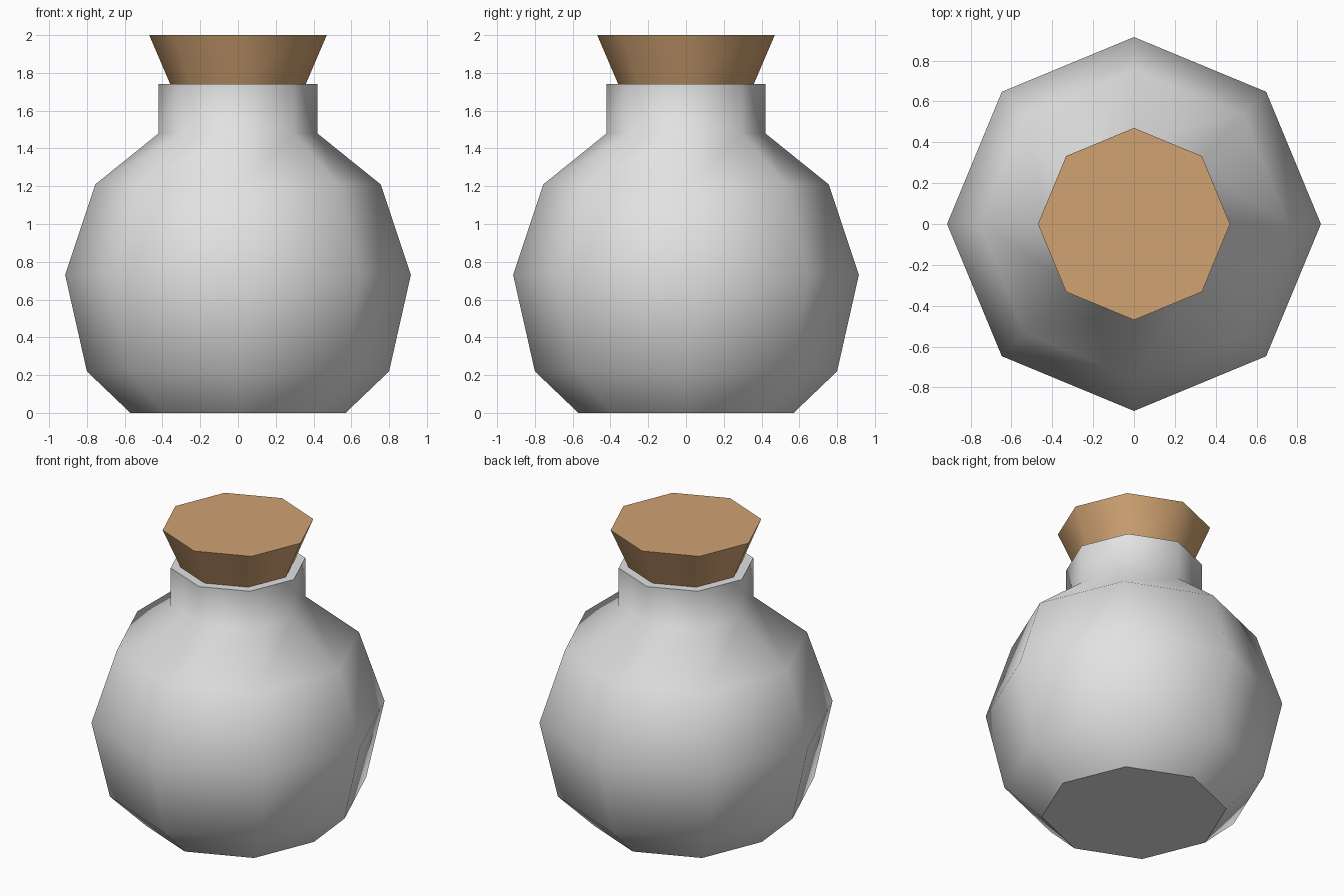
import bpy, bmesh
from math import cos, sin, pi

SIDES = 8

cube = bpy.data.objects.get("Cube")
if cube:
    bpy.data.objects.remove(cube, do_unlink=True)


def make_material(name, rgb):
    mat = bpy.data.materials.new(name)
    mat.use_nodes = True
    color = (*rgb, 1.0)
    mat.diffuse_color = color
    bsdf = next(n for n in mat.node_tree.nodes if n.type == 'BSDF_PRINCIPLED')
    bsdf.inputs["Base Color"].default_value = color
    return mat


def lathe(name, profile, mat):
    """Closed octagonal solid from a (radius, height) profile, bottom to top."""
    bm = bmesh.new()
    rings = []
    for r, z in profile:
        rings.append([bm.verts.new((r * cos(2 * pi * i / SIDES),
                                    r * sin(2 * pi * i / SIDES), z))
                      for i in range(SIDES)])
    for low, high in zip(rings, rings[1:]):
        for i in range(SIDES):
            j = (i + 1) % SIDES
            bm.faces.new((low[i], low[j], high[j], high[i])).smooth = True
    # Flat end caps with crisp borders
    for cap in (bm.faces.new(rings[0][::-1]), bm.faces.new(rings[-1])):
        cap.smooth = False
        for edge in cap.edges:
            edge.smooth = False
    mesh = bpy.data.meshes.new(name)
    bm.to_mesh(mesh)
    bm.free()
    mesh.materials.append(mat)
    obj = bpy.data.objects.new(name, mesh)
    bpy.context.collection.objects.link(obj)
    return obj


glass = make_material("pale_grey", (0.76, 0.76, 0.76))
cork = make_material("cork_tan", (0.63, 0.365, 0.17))

# Round flask with shoulder, neck and flat rim
lathe("flask_body", [(0.57, 0), (0.80, 0.22), (0.915, 0.73),
                     (0.755, 1.21), (0.42, 1.48), (0.42, 1.74)], glass)

# Flared stopper, slightly sunk into the neck
lathe("stopper", [(0.35, 1.72), (0.47, 2.0)], cork)
